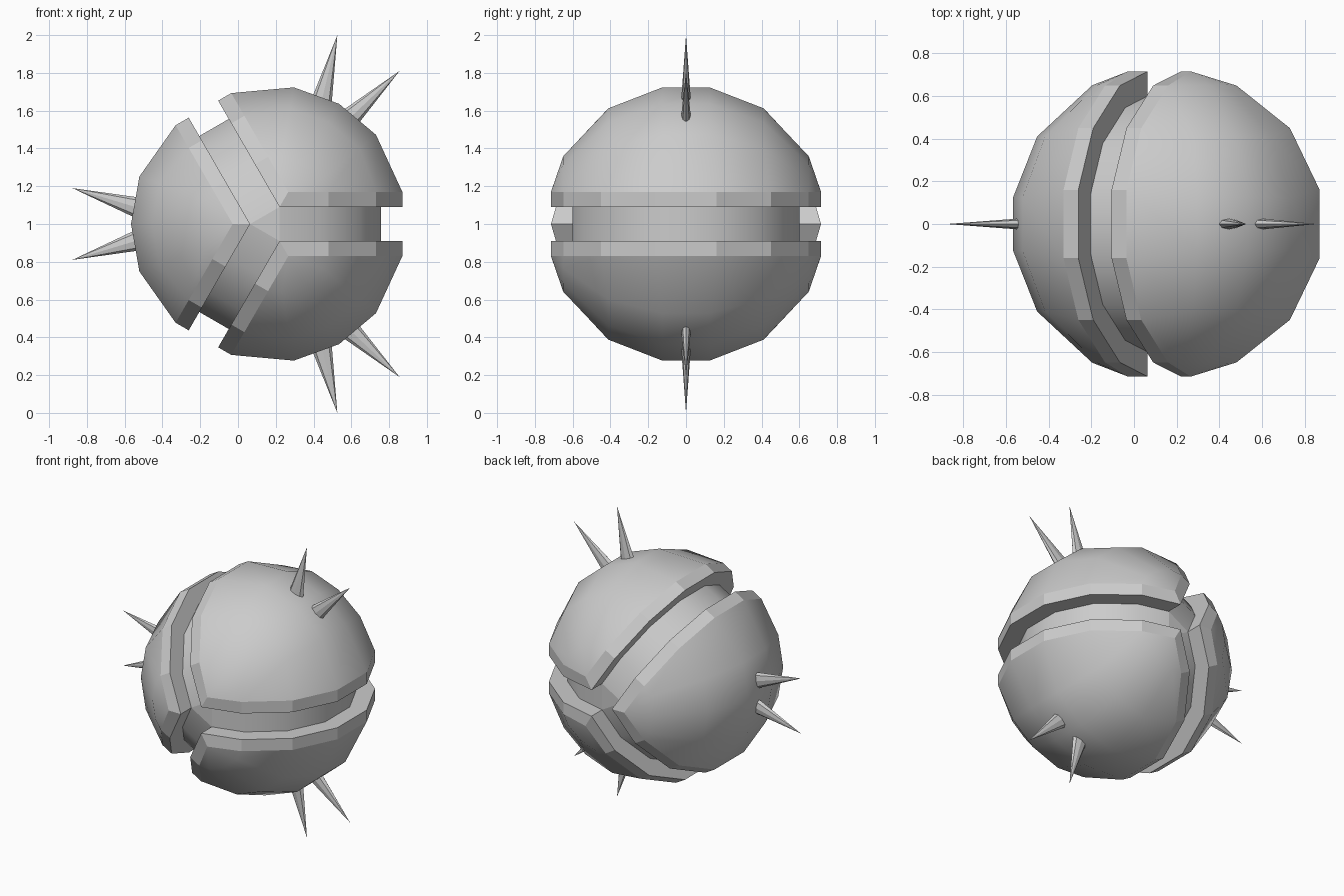
import bpy, bmesh
from math import sin, cos, radians, sqrt, pi
from mathutils import Matrix, Vector

if "Cube" in bpy.data.objects:
    bpy.data.objects.remove(bpy.data.objects["Cube"])

CX, CZ = 0.168, 1.0            # three-fold axis of the ball (runs along y)
GAP, LIP = 0.09, 0.17          # half groove width, top of the straight rim
R_CORE, R_RIM, R_SHELL = 0.605, 0.72, 0.745
ROWS = [radians(360 / 14 * (i - 3.5 + 0.5)) for i in range(-3, 11)]
ROWS = [radians(a) for a in (-90, -64.29, -38.57, -12.86, 12.86, 38.57, 64.29, 90)]
DOME_Y = [None, -0.65, -0.41, -0.125, 0.125, 0.41, 0.65, None]


def turn(u, v, deg):
    a = radians(deg)
    return u * cos(a) - v * sin(a), u * sin(a) + v * cos(a)


def world(u, y, v, deg=0):
    u, v = turn(u, v, deg)
    return (CX + u, y, CZ + v)


def mirror(p):
    # reflect across the middle of a 120 degree wedge
    a = radians(120)
    u, y, v = p
    return (u * cos(a) + v * sin(a), y, u * sin(a) - v * cos(a))


def rim(row, r, h):
    # point on a straight rim; ends close on the wedge corner
    t = ROWS[row]
    if row in (0, 7):
        return (h / sqrt(3), sin(t) * (r - 0.005), h)
    return (r * cos(t), r * sin(t), h)


def finish(name, bm):
    bmesh.ops.remove_doubles(bm, verts=bm.verts, dist=0.0005)
    bmesh.ops.recalc_face_normals(bm, faces=bm.faces)
    me = bpy.data.meshes.new(name)
    bm.to_mesh(me)
    bm.free()
    ob = bpy.data.objects.new(name, me)
    bpy.context.collection.objects.link(ob)
    return ob


# Shell wedges: groove wall, straight rim, then rounded dome
def shell(name, deg):
    bm = bmesh.new()
    grid = []
    for j in range(8):
        side = [rim(j, R_CORE - 0.01, GAP), rim(j, R_RIM, GAP), rim(j, R_RIM, LIP)]
        dome = []
        for phi in (40, 60, 80):
            if DOME_Y[j] is None:
                dome.append(side[2])
            else:
                y = DOME_Y[j]
                r = sqrt(R_SHELL ** 2 - y * y)
                dome.append((r * cos(radians(phi)), y, r * sin(radians(phi))))
        pts = side + dome + [mirror(p) for p in reversed(side)]
        grid.append([bm.verts.new(world(*p, deg)) for p in pts])
    for j in range(7):
        for i in range(8):
            f = bm.faces.new((grid[j][i], grid[j][i + 1], grid[j + 1][i + 1], grid[j + 1][i]))
            f.smooth = 2 <= i <= 5
    return finish(name, bm)


for name, deg in (("upper_shell", 0), ("left_shell", 120), ("lower_shell", 240)):
    shell(name, deg)

# Inner core: the floor of the three grooves
bm = bmesh.new()
rings = []
for j in range(8):
    ring = []
    for k in range(3):
        u, y, v = rim(j, R_CORE, GAP)
        ring += [bm.verts.new(world(u, y, s * v, 120 * k)) for s in (-1, 1)]
    rings.append(ring)
for a, b in zip(rings, rings[1:]):
    for i in range(6):
        n = (i + 1) % 6
        f = bm.faces.new((a[i], a[n], b[n], b[i]))
        f.smooth = i % 2 == 0
bm.faces.new(rings[0])
bm.faces.new(rings[-1])
finish("inner_core", bm)


# Spikes: a flattened cone pair on each wedge
def spike(name, deg, side):
    base = Vector(world(0.66, 0, side * 0.075, deg))
    tip = Vector(world(1.045, 0, side * 0.19, deg))
    axis = tip - base
    z = axis.normalized()
    y = Vector((0, 1, 0))
    x = y.cross(z)
    rot = Matrix((x, y, z)).transposed().to_4x4()
    bm = bmesh.new()
    bmesh.ops.create_cone(bm, cap_ends=True, segments=8, radius1=0.061, radius2=0,
                          depth=axis.length)
    bmesh.ops.scale(bm, vec=(1, 0.48, 1), verts=bm.verts)
    bmesh.ops.transform(bm, matrix=Matrix.Translation((base + tip) / 2) @ rot, verts=bm.verts)
    finish(name, bm)


for name, deg in (("upper", 60), ("left", 180), ("lower", 300)):
    for side, tag in ((1, "a"), (-1, "b")):
        spike(f"{name}_spike_{tag}", deg, side)
